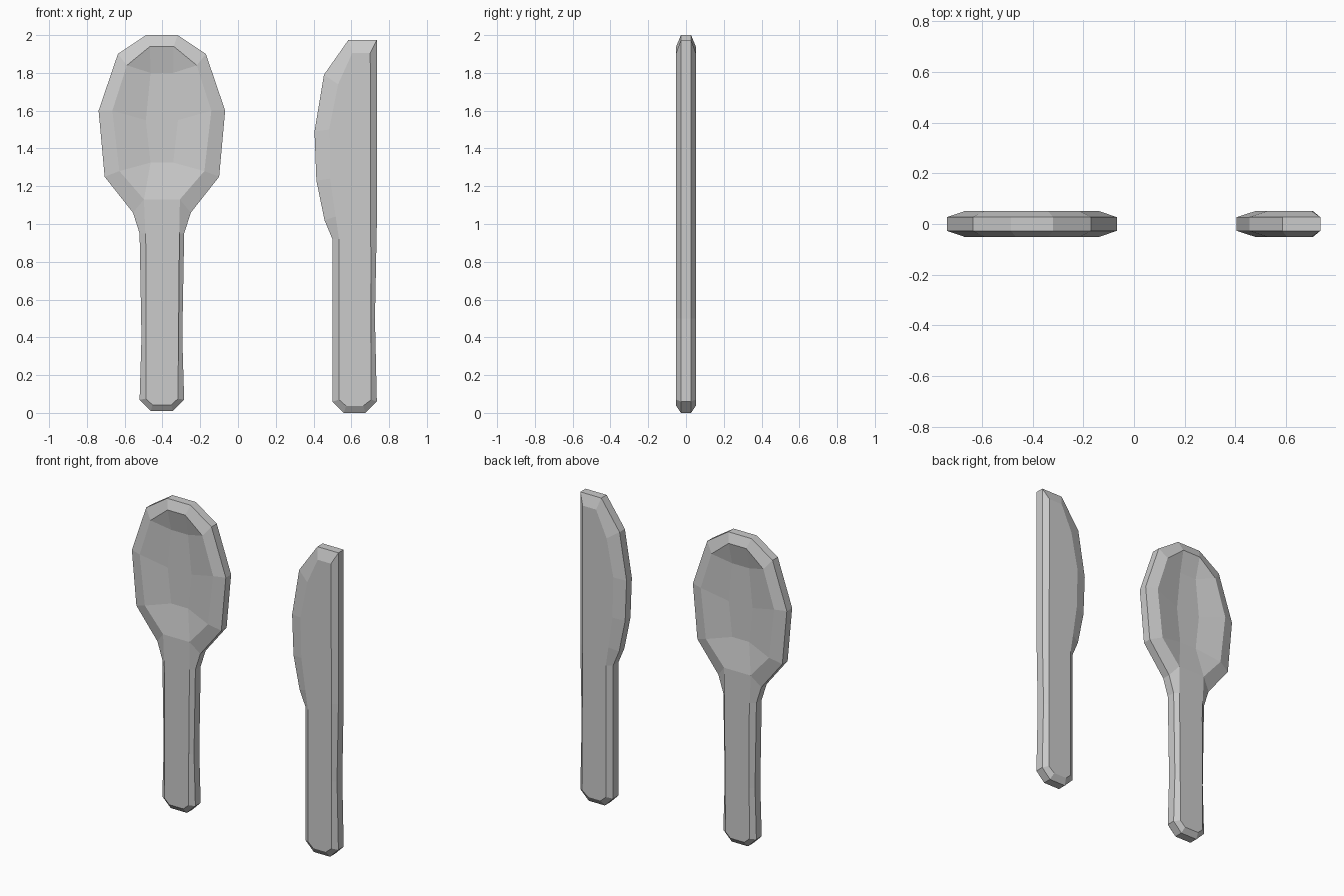
import bpy, bmesh

if "Cube" in bpy.data.objects:
    bpy.data.objects.remove(bpy.data.objects["Cube"])

EDGE_Y, FACE_Y, BOWL_Y = 0.027, 0.052, 0.019


def symmetric(half, cx):
    """Right half profile (half width, z), bottom to top -> closed outline."""
    return [(cx + w, z) for w, z in half] + [(cx - w, z) for w, z in reversed(half)]


def ring(bm, outline, y):
    return [bm.verts.new((x, y, z)) for x, z in outline]


def bridge(bm, a, b):
    """Join two closed loops; repeated verts in b collapse to triangles."""
    for i in range(len(a)):
        j = (i + 1) % len(a)
        bm.faces.new(dict.fromkeys((a[i], a[j], b[j], b[i])))


def chamfered_plate(name, outer, inner, cap):
    bm = bmesh.new()
    rims = []
    for s in (-1, 1):
        edge = ring(bm, outer, s * EDGE_Y)
        face = ring(bm, inner, s * FACE_Y)
        bridge(bm, edge, face)
        cap(bm, face, s)
        rims.append(edge)
    bridge(bm, *rims)
    bmesh.ops.triangulate(bm, faces=[f for f in bm.faces if len(f.verts) > 4])
    bmesh.ops.recalc_face_normals(bm, faces=bm.faces)
    mesh = bpy.data.meshes.new(name)
    bm.to_mesh(mesh)
    bm.free()
    obj = bpy.data.objects.new(name, mesh)
    bpy.context.collection.objects.link(obj)


# Spoon: flat handle, bowl hollowed on both sides
CX = -0.403
spoon_outer = symmetric([(.058, .01), (.118, .07), (.108, .4), (.118, .95), (.153, 1.06),
                         (.303, 1.25), (.335, 1.6), (.233, 1.9), (.083, 2.0)], CX)
spoon_inner = symmetric([(.05, .043), (.085, .075), (.075, .4), (.083, .95), (.095, 1.13),
                         (.225, 1.28), (.262, 1.6), (.185, 1.84), (.063, 1.94)], CX)
bowl_floor = symmetric([(.06, 1.325), (.085, 1.55), (.06, 1.8)], CX)


def spoon_cap(bm, face, s):
    bm.faces.new(face[:5] + face[13:])
    f = ring(bm, bowl_floor, s * BOWL_Y)
    bridge(bm, face[4:14], [f[i] for i in (0, 0, 1, 2, 2, 3, 3, 4, 5, 5)])
    bm.faces.new((f[0], f[1], f[4], f[5]))
    bm.faces.new((f[1], f[2], f[3], f[4]))


chamfered_plate("spoon", spoon_outer, spoon_inner, spoon_cap)

# Knife: straight spine, curved cutting edge
knife_outer = [(.56, 0), (.675, 0), (.735, .06), (.725, .5), (.735, 1.0), (.735, 1.975),
               (.585, 1.975), (.455, 1.79), (.405, 1.49), (.415, 1.23), (.458, 1.02),
               (.5, .92), (.5, .06)]
knife_inner = [(.572, .037), (.663, .037), (.705, .07), (.692, .5), (.7, 1.0), (.7, 1.905),
               (.605, 1.905), (.53, 1.74), (.482, 1.5), (.488, 1.24), (.517, 1.04),
               (.535, .92), (.535, .07)]
chamfered_plate("knife", knife_outer, knife_inner, lambda bm, face, s: bm.faces.new(face))
